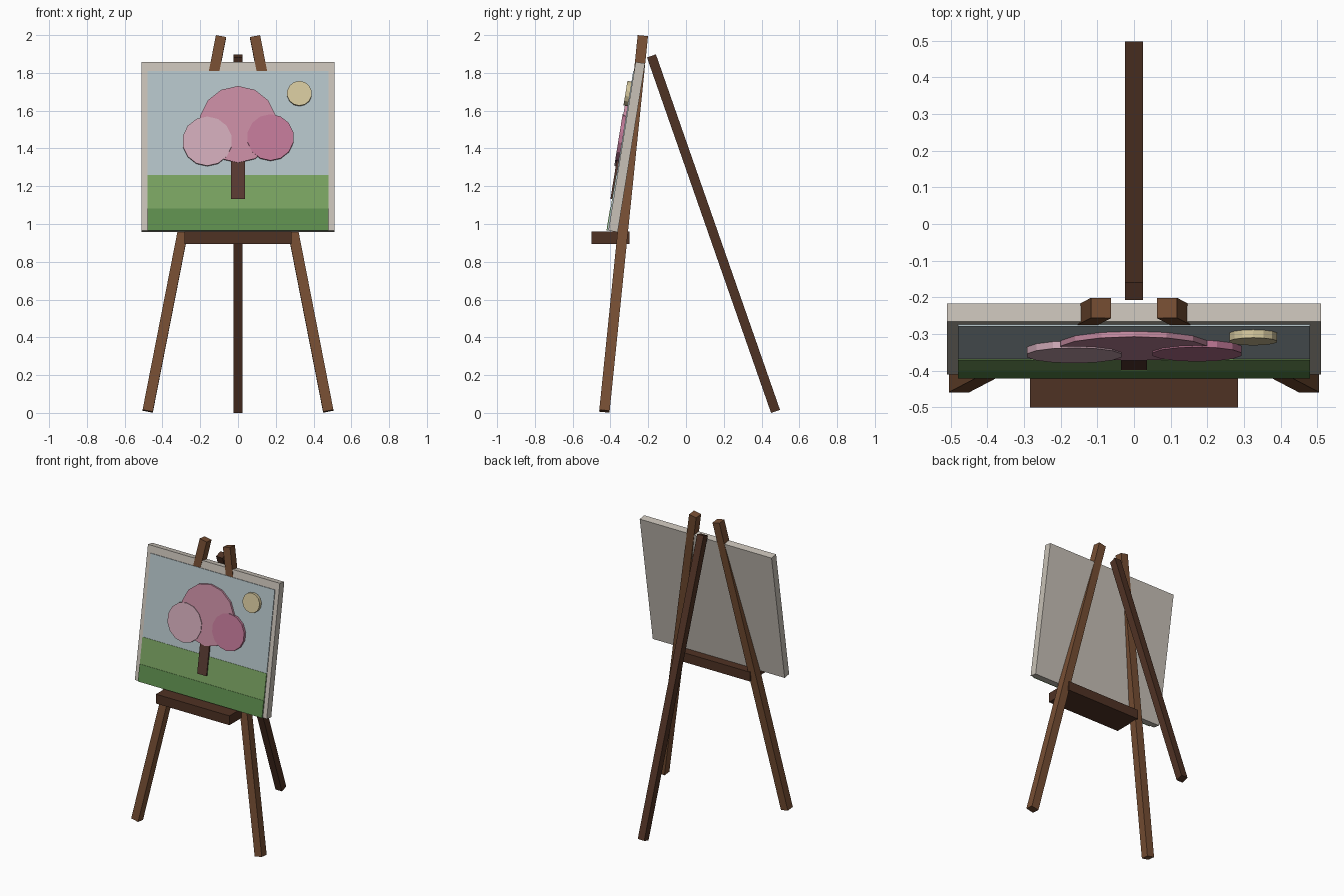
import bpy, math
from mathutils import Matrix, Vector, Color

if "Cube" in bpy.data.objects:
    bpy.data.objects.remove(bpy.data.objects["Cube"])


def material(name, rgb):
    m = bpy.data.materials.new(name)
    linear = Color([c / 255 for c in rgb]).from_srgb_to_scene_linear()
    m.diffuse_color = (*linear, 1)
    m.use_nodes = True
    m.node_tree.nodes["Principled BSDF"].inputs["Base Color"].default_value = m.diffuse_color
    return m


WOOD = material("wood", (118, 78, 51))
DARK = material("dark_wood", (79, 50, 36))
CLOTH = material("canvas", (200, 193, 183))
SKY = material("sky", (179, 194, 199))
GRASS = material("grass", (122, 164, 98))
GRASS_DARK = material("dark_grass", (94, 142, 78))
BARK = material("bark", (89, 58, 50))
PINK = material("pink", (198, 139, 161))
PALE = material("pale_pink", (207, 169, 183))
ROSE = material("rose", (191, 120, 150))
SUN = material("sun", (211, 198, 156))


def finish(name, mat, matrix):
    ob = bpy.context.object
    ob.name = name
    ob.data.transform(matrix)
    ob.data.materials.append(mat)
    return ob


def box(name, lo, hi, mat, frame=Matrix()):
    lo, hi = Vector(lo), Vector(hi)
    bpy.ops.mesh.primitive_cube_add(size=1)
    return finish(name, mat, frame @ Matrix.Translation((lo + hi) / 2)
                  @ Matrix.Diagonal((*(hi - lo), 1)))


def beam(name, a, b, width, mat):
    # square bar from a to b, cut square at both ends
    a, b = Vector(a), Vector(b)
    z = (b - a).normalized()
    y = z.cross(Vector((1, 0, 0))).normalized()
    x = y.cross(z)
    frame = Matrix((x, y, z)).transposed().to_4x4()
    frame.translation = a
    h = width / 2
    return box(name, (-h, -h, 0), (h, h, (b - a).length), mat, frame)


# easel legs and tray
for side, s in (("left", -1), ("right", 1)):
    beam("front_leg_" + side, (s * 0.478, -0.432, 0.009),
         (s * 0.09, -0.229, 1.992), 0.055, WOOD)
beam("back_leg", (0, 0.474, 0.008), (0, -0.183, 1.89), 0.05, DARK)
box("tray", (-0.284, -0.5, 0.895), (0.284, -0.3, 0.96), DARK)

# tilted frame of the picture: local y = 0 is the canvas front
TILT = math.radians(9.2)
BASE = 0.965
PLANE = Matrix.Translation((0, -0.411, BASE)) @ Matrix.Rotation(-TILT, 4, 'X')


def up(z):
    return (z - BASE) / math.cos(TILT)


def panel(name, half, z0, z1, front, mat, back=0.0):
    box(name, (-half, -front, up(z0)), (half, back, up(z1)), mat, PLANE)


def disc(name, x, z, r, front, mat, back=-0.003):
    bpy.ops.mesh.primitive_cylinder_add(vertices=14, radius=r, depth=front + back)
    finish(name, mat, PLANE @ Matrix.Translation((x, (back - front) / 2, up(z)))
           @ Matrix.Rotation(math.pi / 2, 4, 'X'))


# canvas and painted relief
panel("canvas", 0.51, BASE, 1.858, 0, CLOTH, 0.05)
panel("sky", 0.48, BASE, 1.808, 0.005, SKY)
panel("grass", 0.48, BASE, 1.258, 0.0075, GRASS)
panel("foreground_grass", 0.48, BASE, 1.08, 0.010, GRASS_DARK)
panel("tree_trunk", 0.036, 1.13, 1.40, 0.016, BARK)
disc("blossom_middle", 0, 1.525, 0.205, 0.020, PINK)
disc("blossom_left", -0.163, 1.435, 0.132, 0.024, PALE)
disc("blossom_right", 0.172, 1.455, 0.124, 0.024, ROSE)
disc("sun", 0.325, 1.688, 0.066, 0.027, SUN)
